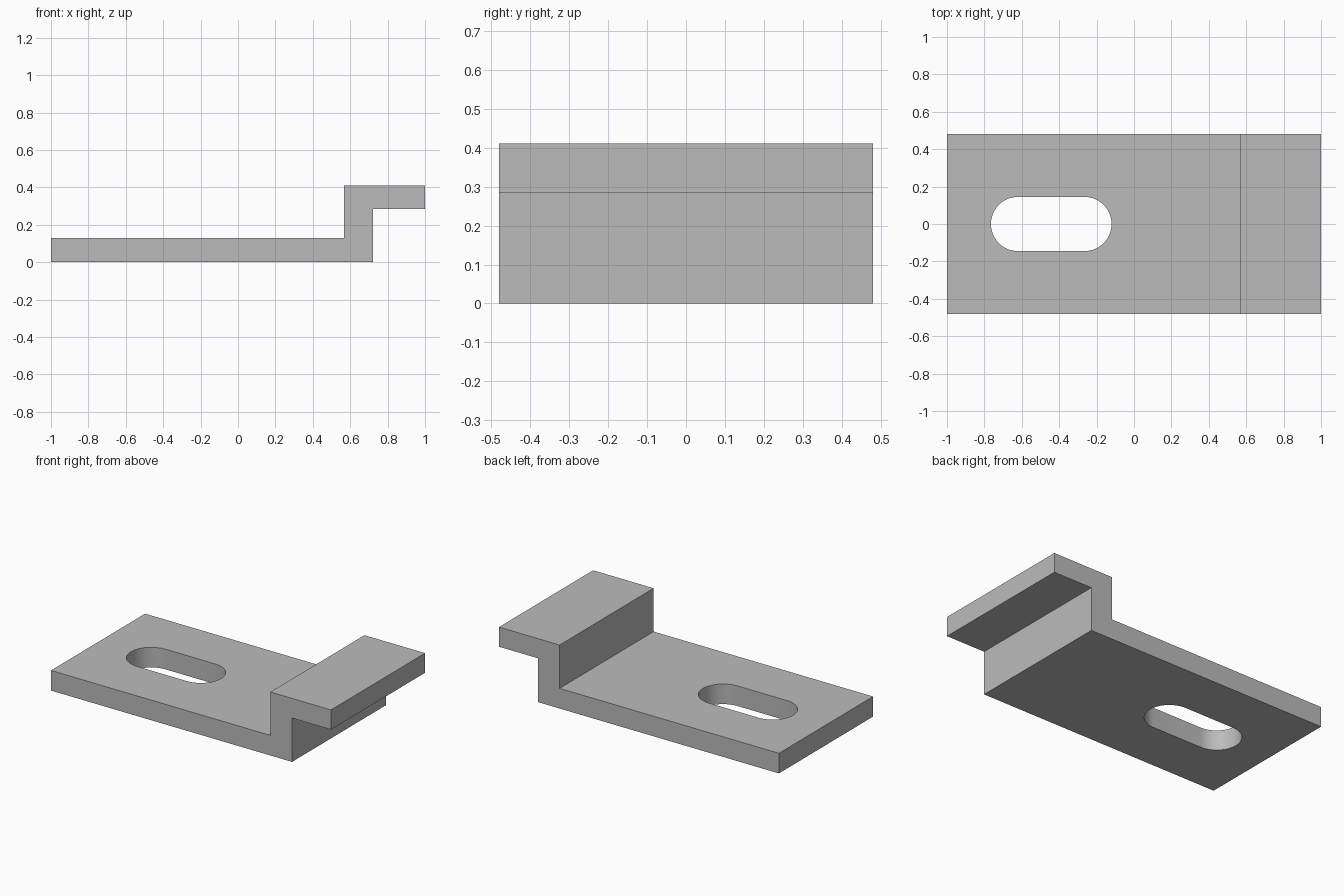
import bpy, bmesh
from math import pi, sin, cos, radians

cube = bpy.data.objects.get("Cube")
if cube:
    bpy.data.objects.remove(cube, do_unlink=True)

DEPTH = 0.96
SLOT_X = (-0.62, -0.265)
SLOT_R = 0.145
ARC_STEPS = 24

grey = bpy.data.materials.new("plain_grey")
grey.use_nodes = True
grey.diffuse_color = (0.5, 0.5, 0.5, 1)
grey.node_tree.nodes["Principled BSDF"].inputs["Base Color"].default_value = (0.5, 0.5, 0.5, 1)


def extrude_outline(name, points, offset):
    """Make a solid by sweeping a closed outline along an offset."""
    bm = bmesh.new()
    face = bm.faces.new([bm.verts.new(p) for p in points])
    swept = bmesh.ops.extrude_face_region(bm, geom=[face], use_keep_orig=True)["geom"]
    bmesh.ops.translate(bm, vec=offset, verts=[v for v in swept if isinstance(v, bmesh.types.BMVert)])
    bmesh.ops.recalc_face_normals(bm, faces=bm.faces[:])
    mesh = bpy.data.meshes.new(name)
    bm.to_mesh(mesh)
    bm.free()
    mesh.materials.append(grey)
    obj = bpy.data.objects.new(name, mesh)
    bpy.context.collection.objects.link(obj)
    return obj


# Stepped bracket: base plate, riser and raised lip in one profile
profile = [(-1, 0), (0.722, 0), (0.722, 0.283), (1, 0.283),
           (1, 0.41), (0.567, 0.41), (0.567, 0.13), (-1, 0.13)]
bracket = extrude_outline("stepped_bracket", [(x, -DEPTH / 2, z) for x, z in profile], (0, DEPTH, 0))

# Round-ended slot cutter
slot = []
for centre, start in ((SLOT_X[1], -pi / 2), (SLOT_X[0], pi / 2)):
    for i in range(ARC_STEPS + 1):
        a = start + pi * i / ARC_STEPS
        slot.append((centre + SLOT_R * cos(a), SLOT_R * sin(a), -0.1))
cutter = extrude_outline("slot_cutter", slot, (0, 0, 0.4))

# Cut the slot through the base plate
bpy.context.view_layer.objects.active = bracket
bracket.select_set(True)
cut = bracket.modifiers.new("slot", "BOOLEAN")
cut.operation = "DIFFERENCE"
cut.solver = "EXACT"
cut.object = cutter
bpy.ops.object.modifier_apply(modifier=cut.name)
bpy.data.objects.remove(cutter, do_unlink=True)

# Smooth slot ends, crisp bracket edges
bpy.ops.object.shade_smooth_by_angle(angle=radians(30))
